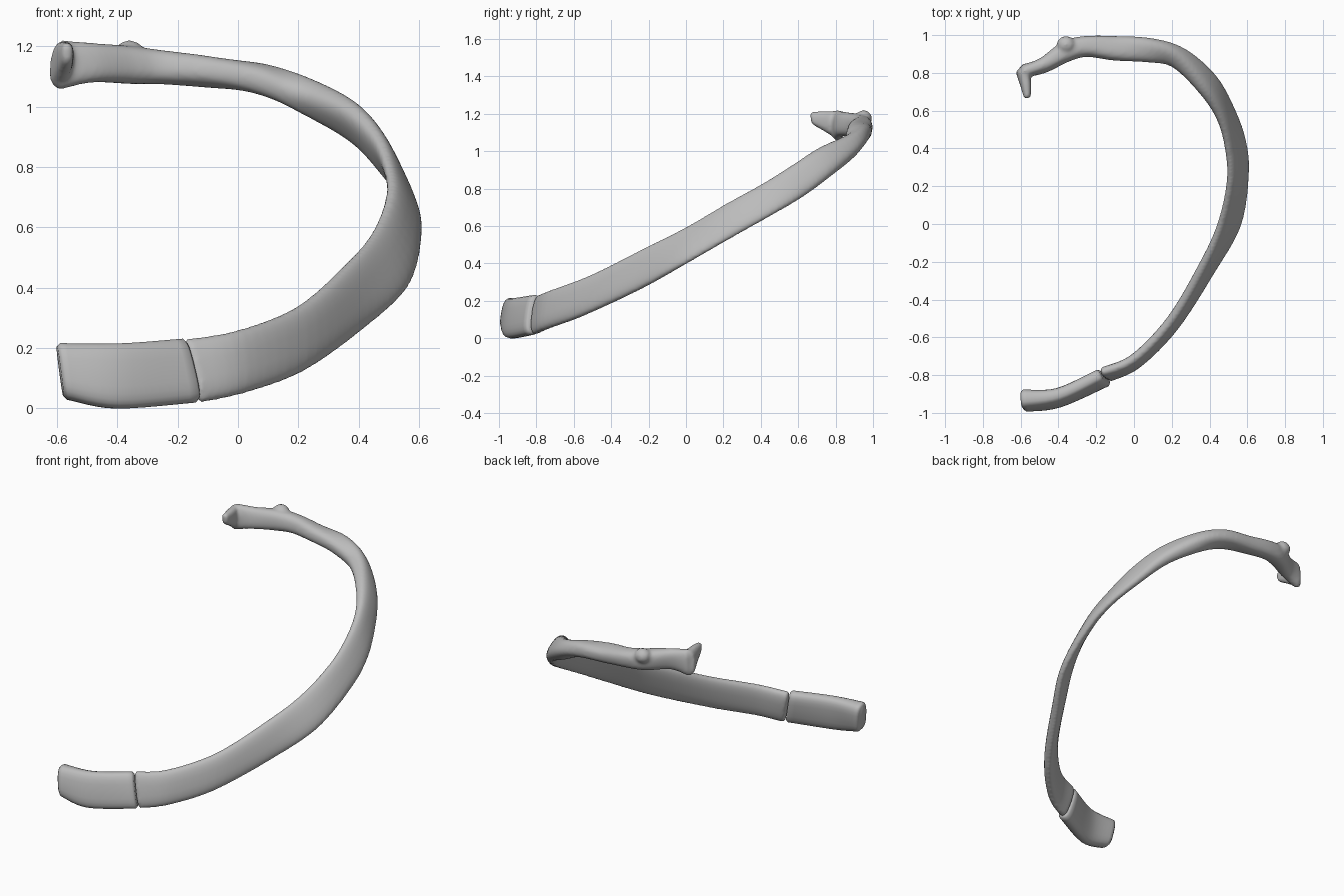
import bpy
import bmesh
import math
from mathutils import Vector

default_cube = bpy.data.objects.get("Cube")
if default_cube:
    bpy.data.objects.remove(default_cube)


def make_material(name, value):
    mat = bpy.data.materials.new(name)
    mat.use_nodes = True
    colour = (value, value, value, 1)
    mat.diffuse_color = colour
    bsdf = mat.node_tree.nodes["Principled BSDF"]
    bsdf.inputs["Base Color"].default_value = colour
    return mat


grey = make_material("bone grey", 0.5)


def spline(rows, steps):
    """Smooth interpolation through rows of (upper edge, lower edge, thickness)."""
    padded = [rows[0]] + rows + [rows[-1]]
    result = []
    for i in range(len(rows) - 1):
        a, b, c, d = padded[i:i + 4]
        for s in range(steps):
            t = s / steps
            result.append([
                (2 * q + (r - p) * t + (2 * p - 5 * q + 4 * r - w) * t * t
                 + (3 * q - p - 3 * r + w) * t ** 3) / 2
                for p, q, r, w in zip(a, b, c, d)])
    result.append(list(rows[-1]))
    return result


def sweep(bm, stations, steps=6, sides=24, power=0.8, bevel=0.02):
    """Skin a rounded flat section along the two edge paths, with soft ends."""
    rows = spline([list(map(float, s)) for s in stations], steps)
    uppers = [Vector(r[:3]) for r in rows]
    lowers = [Vector(r[3:6]) for r in rows]
    mids = [(u + w) / 2 for u, w in zip(uppers, lowers)]
    last = len(rows) - 1
    sections = []
    for i in range(last + 1):
        tangent = (mids[min(i + 1, last)] - mids[max(i - 1, 0)]).normalized()
        axis = (uppers[i] - lowers[i]) / 2
        side = tangent.cross(axis).normalized() * rows[i][6] / 2
        sections.append((mids[i], axis, side, tangent))

    def shrink(section, inset, push):
        mid, axis, side, tangent = section
        return (mid + tangent * push,
                axis * (1 - inset / axis.length),
                side * (1 - inset / side.length), tangent)

    first, final = sections[0], sections[-1]
    sections = ([shrink(first, bevel * 0.6, -bevel * 0.6)] + sections
                + [shrink(final, bevel * 0.6, bevel * 0.6)])
    rings = []
    for mid, axis, side, _ in sections:
        ring = []
        for k in range(sides):
            a = math.tau * k / sides
            c, s = math.cos(a), math.sin(a)
            c = math.copysign(abs(c) ** power, c)
            s = math.copysign(abs(s) ** power, s)
            ring.append(bm.verts.new(mid + axis * c + side * s))
        rings.append(ring)
    for r, q in zip(rings, rings[1:]):
        for k in range(sides):
            n = (k + 1) % sides
            bm.faces.new((r[k], r[n], q[n], q[k]))
    bm.faces.new(rings[0][::-1])
    bm.faces.new(rings[-1])


def finish(bm, name):
    bmesh.ops.recalc_face_normals(bm, faces=bm.faces)
    mesh = bpy.data.meshes.new(name)
    bm.to_mesh(mesh)
    bm.free()
    mesh.materials.append(grey)
    obj = bpy.data.objects.new(name, mesh)
    bpy.context.collection.objects.link(obj)
    for poly in mesh.polygons:
        poly.use_smooth = True
    return obj


# Each station: upper edge point, lower edge point, thickness
shaft = [
    (-.17, -.78, .23, -.12, -.81, .02, .07),
    (0, -.71, .26, .02, -.74, .05, .07),
    (.2, -.5, .34, .21, -.55, .12, .07),
    (.36, -.22, .48, .41, -.25, .26, .07),
    (.45, 0, .59, .56, 0, .4, .06),
    (.5, .22, .72, .6, .28, .56, .06),
    (.49, .4, .82, .58, .46, .66, .06),
    (.45, .56, .92, .51, .63, .76, .07),
    (.36, .7, 1.01, .41, .79, .88, .09),
    (.22, .85, 1.08, .25, .91, .98, .11),
    (.08, .91, 1.14, .08, .93, 1.04, .13),
    (-.1, .94, 1.165, -.1, .92, 1.065, .13),
    (-.25, .95, 1.185, -.25, .93, 1.075, .11),
    (-.36, .92, 1.2, -.35, .91, 1.075, .11),
    (-.48, .85, 1.21, -.48, .83, 1.08, .08),
    (-.58, .81, 1.22, -.59, .81, 1.055, .07),
]
head = [
    (-.58, .81, 1.215, -.6, .81, 1.06, .07),
    (-.57, .74, 1.215, -.58, .75, 1.1, .06),
    (-.565, .67, 1.21, -.565, .68, 1.14, .04),
]
cartilage = [
    (-.59, -.92, .215, -.565, -.95, .03, .11),
    (-.4, -.9, .215, -.4, -.94, 0, .09),
    (-.19, -.8, .23, -.14, -.83, .02, .085),
]

# Bone: shaft, head prong and tubercle fused into one surface
bm = bmesh.new()
sweep(bm, shaft)
sweep(bm, head, bevel=.015)
tubercle = bmesh.ops.create_icosphere(bm, subdivisions=3, radius=.05)["verts"]
bmesh.ops.scale(bm, vec=(1, .9, .9), verts=tubercle)
bmesh.ops.translate(bm, vec=(-.36, .95, 1.175), verts=tubercle)
bone = finish(bm, "rib_bone")
fuse = bone.modifiers.new("fuse", 'REMESH')
fuse.mode = 'VOXEL'
fuse.voxel_size = .01
fuse.use_smooth_shade = True
soften = bone.modifiers.new("soften", 'SMOOTH')
soften.factor = .5
soften.iterations = 6

# Cartilage: slightly thicker front end, meeting the bone at a seam
bm = bmesh.new()
sweep(bm, cartilage, power=.7)
finish(bm, "front_cartilage")
